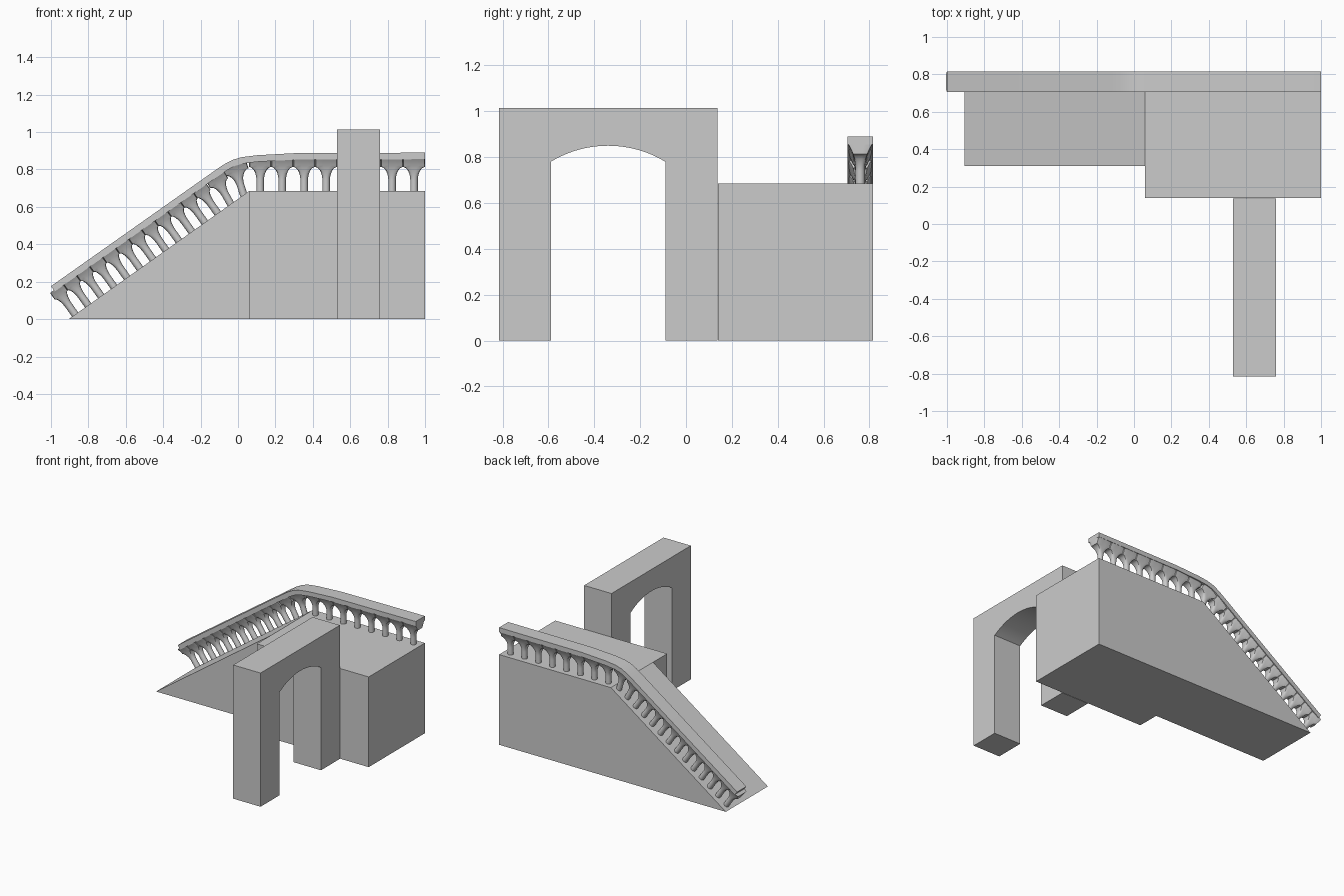
import bpy, bmesh, math
from mathutils import Vector

cube = bpy.data.objects.get("Cube")
if cube:
    bpy.data.objects.remove(cube, do_unlink=True)

BACK = 0.815          # rear face of the stair
DECK = 0.685          # landing height
FOOT, HEAD = -0.905, 0.06   # ramp start and end in x
SLOPE = math.atan2(DECK, HEAD - FOOT)


def finish(name, bm, smooth=None):
    bmesh.ops.recalc_face_normals(bm, faces=bm.faces)
    mesh = bpy.data.meshes.new(name)
    bm.to_mesh(mesh)
    bm.free()
    obj = bpy.data.objects.new(name, mesh)
    bpy.context.collection.objects.link(obj)
    if smooth:
        bpy.ops.object.select_all(action='DESELECT')
        obj.select_set(True)
        bpy.context.view_layer.objects.active = obj
        bpy.ops.object.shade_smooth_by_angle(angle=math.radians(smooth))
    return obj


def prism(name, points, depth, smooth=None):
    """Fill a closed 3D outline and extrude it along depth."""
    bm = bmesh.new()
    face = bm.faces.new([bm.verts.new(p) for p in points])
    out = bmesh.ops.extrude_face_region(bm, geom=[face], use_keep_orig=True)
    verts = [v for v in out["geom"] if isinstance(v, bmesh.types.BMVert)]
    bmesh.ops.translate(bm, verts=verts, vec=depth)
    return finish(name, bm, smooth)


# Ramp and landing
prism("ramp", [(FOOT, 0.31, 0), (HEAD, 0.31, 0), (HEAD, 0.31, DECK)],
      (0, BACK - 0.31, 0))
prism("landing", [(HEAD, 0.14, 0), (1, 0.14, 0), (1, 0.14, DECK), (HEAD, 0.14, DECK)],
      (0, BACK - 0.14, 0))

# Freestanding arch with a shallow curved soffit
front, rear, left, right = -BACK, 0.137, -0.59, -0.09
spring, rise, half = 0.78, 0.07, 0.25
radius = (half ** 2 + rise ** 2) / (2 * rise)
sweep = math.asin(half / radius)
soffit = []
for i in range(25):
    a = sweep * (1 - i / 12)
    soffit.append((right - half + radius * math.sin(a),
                   spring + rise - radius * (1 - math.cos(a))))
outline = [(front, 0), (front, 1.015), (rear, 1.015), (rear, 0), (right, 0)]
outline += soffit + [(left, 0)]
prism("archway", [(0.53, y, z) for y, z in outline], (0.23, 0, 0), 30)

# Handrail: an offset band following the slope and bending to level
RAIL_FRONT, RAIL_THICK = 0.705, 0.035
path = [Vector(p) for p in ((-1, 0.176), (-0.12, 0.797), (-0.075, 0.827), (-0.03, 0.851),
                            (0.02, 0.866), (0.1, 0.876), (0.3, 0.887), (1, 0.89))]
under = []
for i, p in enumerate(path):
    t = (path[min(i + 1, len(path) - 1)] - path[max(i - 1, 0)]).normalized()
    under.append(p + RAIL_THICK * Vector((t.y, -t.x)))
under[-1].x = 1
prism("handrail", [(p.x, RAIL_FRONT, p.y) for p in path + under[::-1]],
      (0, BACK - RAIL_FRONT, 0), 30)

# Balusters: round shafts flaring into square heads that meet as small arches
SHAFT, HEIGHT, RIM, CURVE = 0.02, 0.172, 0.128, 0.055
MID_Y, HALF_Y = (RAIL_FRONT + BACK) / 2, (BACK - RAIL_FRONT) / 2
SIDES = 24


def add_baluster(bm, x, z, lean, head):
    axis = Vector((-math.sin(lean), 0, math.cos(lean)))
    along = Vector((math.cos(lean), 0, math.sin(lean)))
    base = Vector((x, MID_Y, z))
    levels = [-0.004, CURVE]
    levels += [CURVE + (RIM - CURVE) * math.sin(k * math.pi / 16) for k in range(1, 9)]
    levels += [RIM + (HEIGHT - RIM) * k / 4 for k in range(1, 5)]
    rings = []
    for h in levels:
        k = min(max((h - CURVE) / (RIM - CURVE), 0), 1)
        wide = head - (head - SHAFT) * math.sqrt(max(1 - k * k, 0))
        f = min(max((h - CURVE) / (HEIGHT - CURVE), 0), 1)
        deep = SHAFT + (HALF_Y - SHAFT) * f ** 2.2
        power = 2 + 10 * k ** 3
        ring = []
        for j in range(SIDES):
            c, s = math.cos(math.tau * j / SIDES), math.sin(math.tau * j / SIDES)
            n = (abs(c) ** power + abs(s) ** power) ** (1 / power)
            ring.append(bm.verts.new(base + axis * h + along * (wide * c / n)
                                     + Vector((0, deep * s / n, 0))))
        rings.append(ring)
    for low, high in zip(rings, rings[1:]):
        for j in range(SIDES):
            m = (j + 1) % SIDES
            bm.faces.new((low[j], low[m], high[m], high[j]))
    bm.faces.new(rings[0][::-1])
    bm.faces.new(rings[-1])


bm = bmesh.new()
STEP, PITCH = 0.085, 0.1175
for i in range(14):
    s = 0.042 + STEP * i
    lean, head = SLOPE, STEP / 2
    if i == 12:
        lean, head = SLOPE * 0.82, 0.055
    elif i == 13:
        lean, head = SLOPE * 0.5, 0.068
    add_baluster(bm, FOOT + s * math.cos(SLOPE), s * math.sin(SLOPE), lean, head)
for i in range(8):
    add_baluster(bm, 1 - PITCH * (i + 0.5), DECK, 0, PITCH / 2)
finish("balusters", bm, 40)
